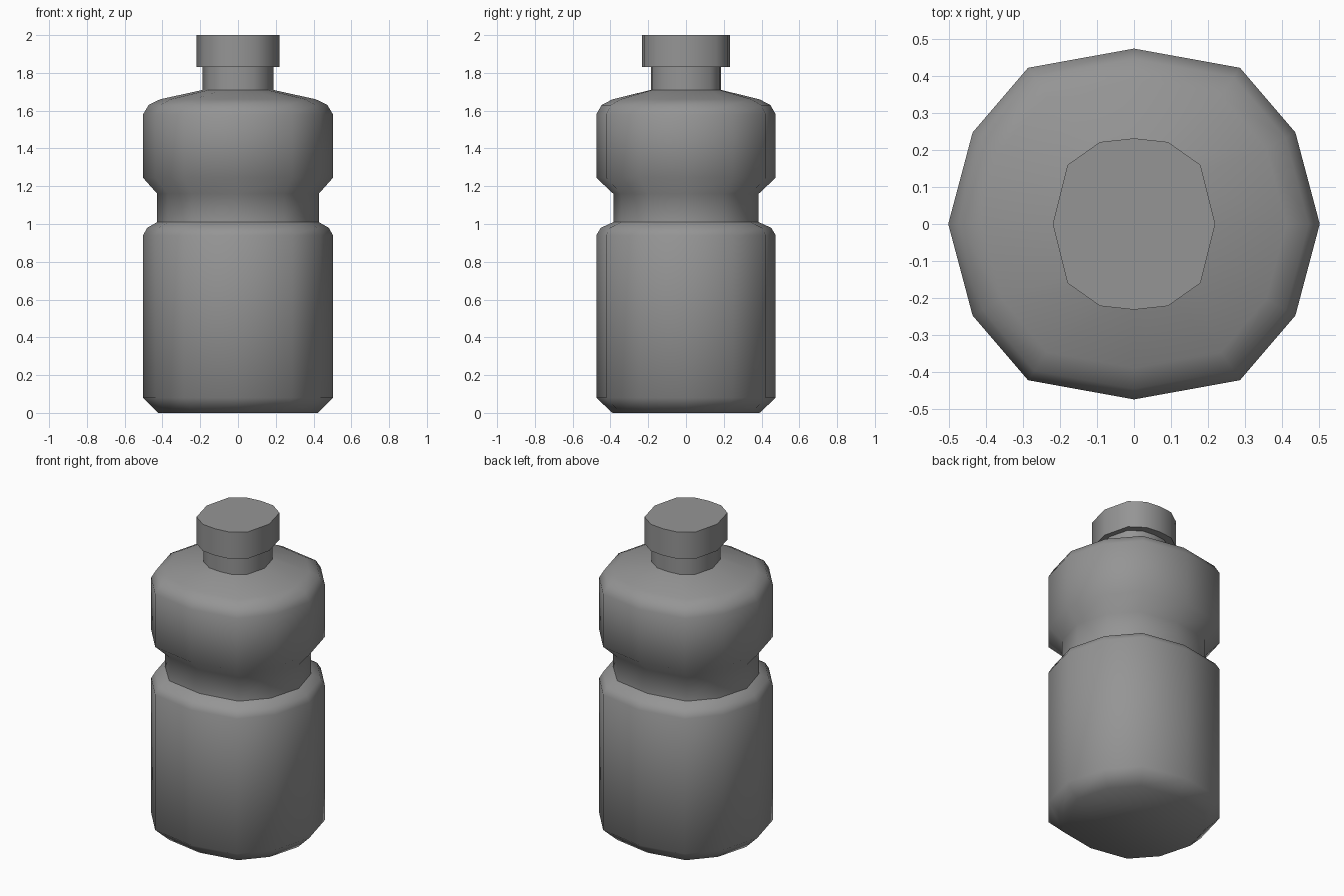
import bpy, bmesh
from math import radians

cube = bpy.data.objects.get("Cube")
if cube:
    bpy.data.objects.remove(cube, do_unlink=True)

grey = bpy.data.materials.new("plain grey")
grey.use_nodes = True
colour = (0.3, 0.3, 0.3, 1)
grey.diffuse_color = colour
grey.node_tree.nodes["Principled BSDF"].inputs["Base Color"].default_value = colour


def section(quarter):
    """Complete a twelve-sided outline from its first quarter."""
    right = quarter + [(x, -y) for x, y in quarter[-2:0:-1]][::-1][::-1]
    pts = set(right)
    for x, y in quarter:
        pts |= {(x, y), (-x, y), (x, -y), (-x, -y)}
    from math import atan2
    unique = {(round(x, 4) + 0.0, round(y, 4) + 0.0) for x, y in pts}
    return sorted(unique, key=lambda p: atan2(p[1], p[0]) % radians(360))


BODY = section([(0.503, 0), (0.437, 0.248), (0.287, 0.423), (0, 0.475)])
CAP = section([(0.22, 0), (0.18, 0.16), (0.092, 0.222), (0, 0.232)])

# Rings from base to cap: outline, x scale, y scale, height
RINGS = [
    (BODY, 0.84, 0.82, 0),
    (BODY, 1, 1, 0.08),
    (BODY, 1, 1, 0.94),
    (BODY, 0.955, 0.95, 0.98),
    (BODY, 0.85, 0.81, 1.01),
    (BODY, 0.85, 0.81, 1.16),
    (BODY, 1, 1, 1.245),
    (BODY, 1, 1, 1.58),
    (BODY, 0.94, 0.94, 1.63),
    (BODY, 0.82, 0.82, 1.66),
    (CAP, 0.85, 0.8, 1.71),
    (CAP, 0.85, 0.8, 1.83),
    (CAP, 1, 1, 1.83),
    (CAP, 1, 1, 2),
]


def loft(name, rings):
    """Join the rings into one closed skin."""
    bm = bmesh.new()
    loops = [[bm.verts.new((x * sx, y * sy, z)) for x, y in outline]
             for outline, sx, sy, z in rings]
    for low, high in zip(loops, loops[1:]):
        n = len(low)
        for i in range(n):
            j = (i + 1) % n
            bm.faces.new((low[i], low[j], high[j], high[i]))
    bm.faces.new(loops[0][::-1])
    bm.faces.new(loops[-1])
    bmesh.ops.recalc_face_normals(bm, faces=bm.faces)
    mesh = bpy.data.meshes.new(name)
    bm.to_mesh(mesh)
    bm.free()
    mesh.materials.append(grey)
    obj = bpy.data.objects.new(name, mesh)
    bpy.context.collection.objects.link(obj)
    bpy.ops.object.select_all(action="DESELECT")
    obj.select_set(True)
    bpy.context.view_layer.objects.active = obj
    bpy.ops.object.shade_smooth_by_angle(angle=radians(55))
    return obj


# Bottle skin with base, waist, shoulder, neck and cap
loft("bottle", RINGS)
